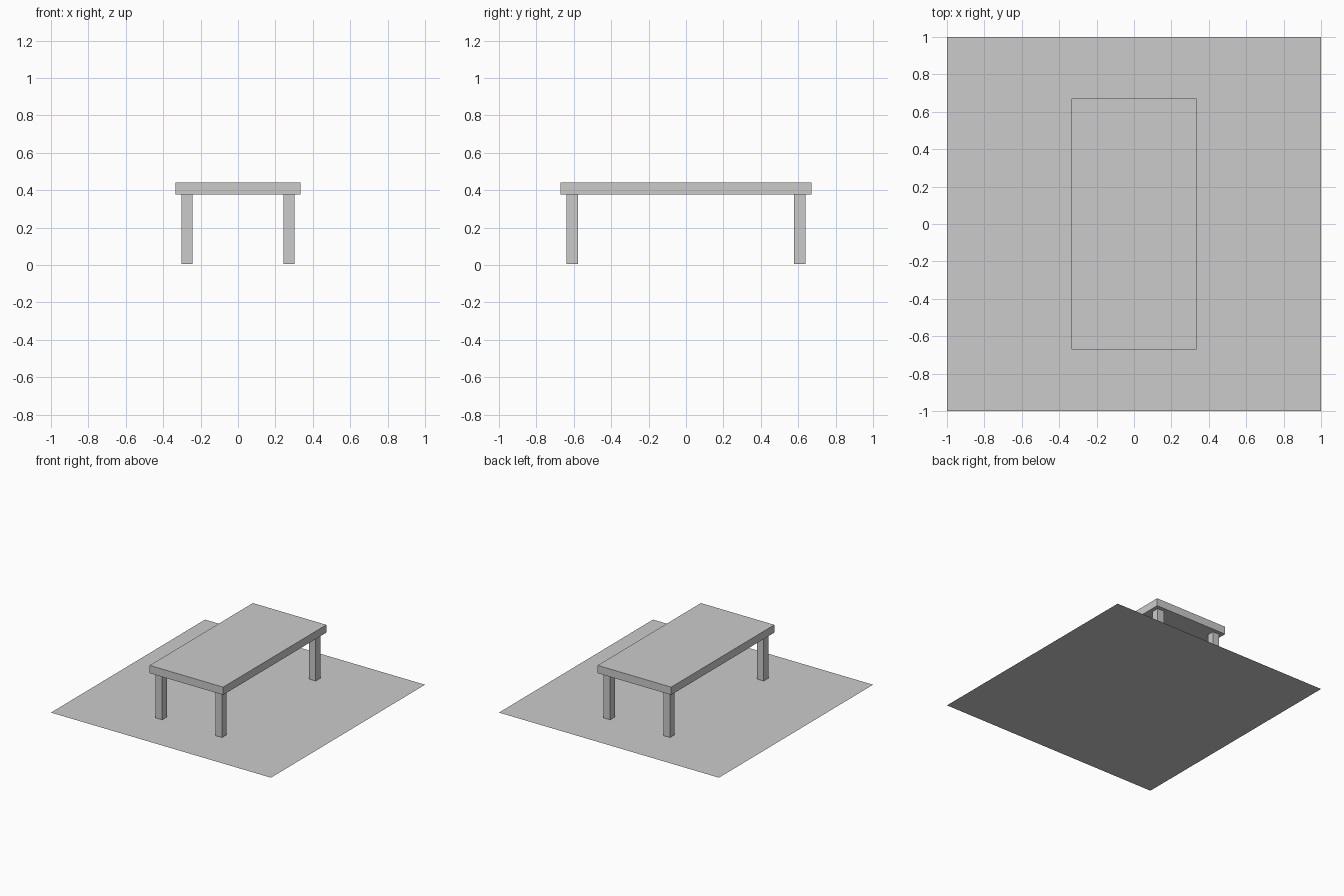
import bpy

if "Cube" in bpy.data.objects:
    bpy.data.objects.remove(bpy.data.objects["Cube"])

def box(name, x, y, z):
    """Box spanning the given (min, max) ranges."""
    spans = (x, y, z)
    bpy.ops.mesh.primitive_cube_add(size=1, location=[(a + b) / 2 for a, b in spans])
    ob = bpy.context.object
    ob.name = name
    ob.scale = [b - a for a, b in spans]
    bpy.ops.object.transform_apply(location=False, rotation=False, scale=True)
    return ob

# Flat floor sheet under the table
bpy.ops.mesh.primitive_plane_add(size=2, location=(0, 0, 0))
bpy.context.object.name = "floor_sheet"

# Table top slab
box("table_top", (-0.334, 0.334), (-0.67, 0.67), (0.376, 0.44))

# Four square legs
for sx, side in ((-1, "left"), (1, "right")):
    for sy, end in ((-1, "front"), (1, "back")):
        cx, cy, h = sx * 0.272, sy * 0.608, 0.03
        box(f"{end}_{side}_leg", (cx - h, cx + h), (cy - h, cy + h), (0.005, 0.376))
